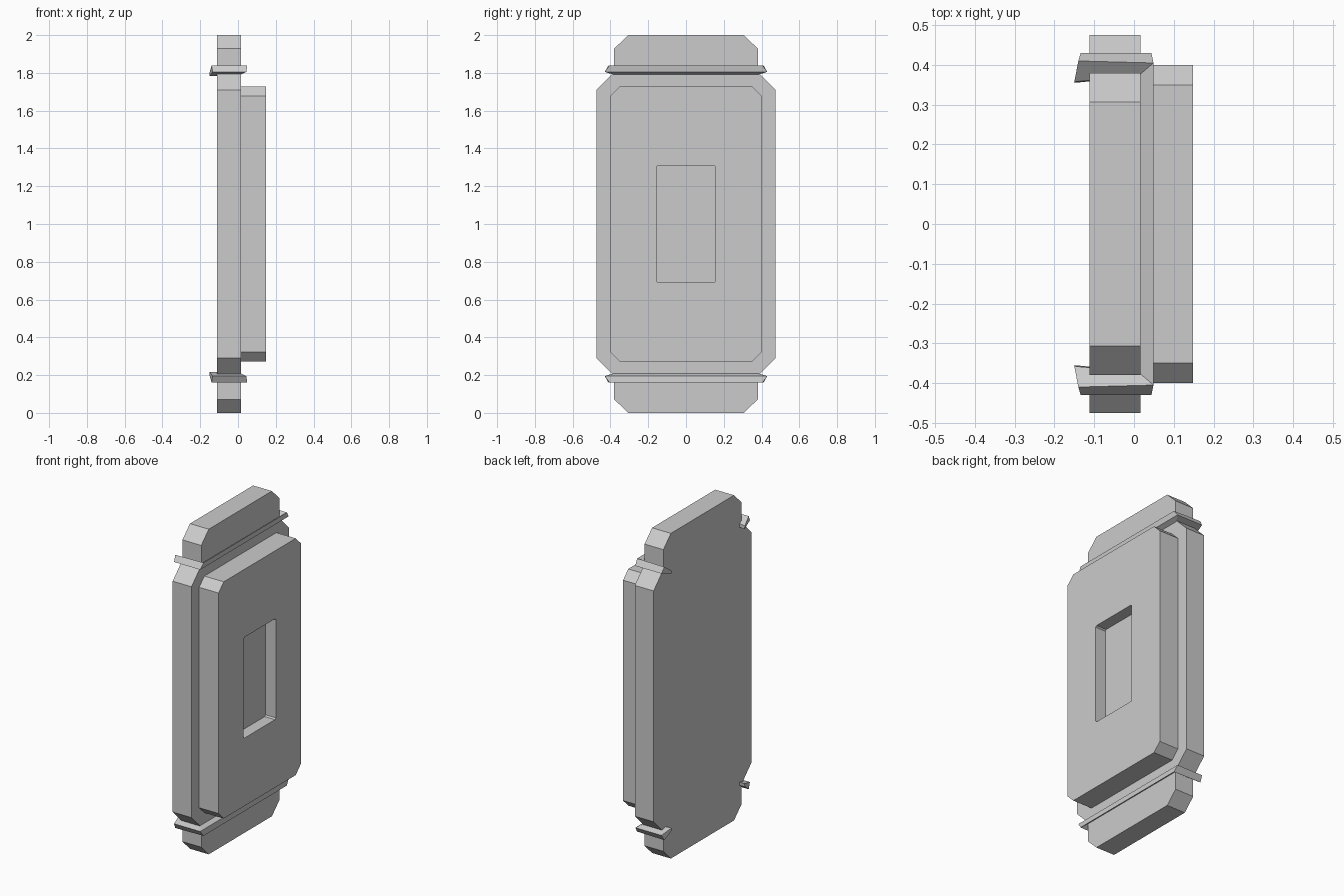
import bpy, bmesh

if "Cube" in bpy.data.objects:
    bpy.data.objects.remove(bpy.data.objects["Cube"])


def loft(name, rings):
    """Skin equal-length rings of 3D points and cap both ends."""
    bm = bmesh.new()
    vs = [[bm.verts.new(p) for p in ring] for ring in rings]
    n = len(vs[0])
    for a, b in zip(vs, vs[1:]):
        for i in range(n):
            j = (i + 1) % n
            bm.faces.new((a[i], a[j], b[j], b[i]))
    bm.faces.new(vs[0])
    bm.faces.new(vs[-1])
    bmesh.ops.recalc_face_normals(bm, faces=bm.faces)
    mesh = bpy.data.meshes.new(name)
    bm.to_mesh(mesh)
    bm.free()
    obj = bpy.data.objects.new(name, mesh)
    bpy.context.collection.objects.link(obj)
    return obj


def symmetric_outline(half):
    """Complete a quarter outline (y, z above centre) to a closed loop."""
    right = half + [(y, -z) for y, z in reversed(half)]
    return right + [(-y, z) for y, z in reversed(right)]


def at_x(x, outline):
    return [(x, y, z + 1) for y, z in outline]


def chamfered(w, h, c):
    return symmetric_outline([(w - c, h), (w, h - c)])


# Back slab with narrow necks at both ends
slab = symmetric_outline([(0.307, 1.0), (0.38, 0.928), (0.38, 0.805), (0.475, 0.71)])
loft("back_slab", [at_x(-0.112, slab), at_x(0.016, slab)])

# Raised front panel with a rectangular recess
outer = chamfered(0.40, 0.728, 0.05)
recess = chamfered(0.156, 0.31, 0.008)
loft("front_panel", [at_x(0.016, outer), at_x(0.148, outer),
                     at_x(0.148, recess), at_x(0.078, recess)])

# Clips: front bar with two arms hooking behind the slab
end = [(-0.140, 0.410, 1.840), (-0.134, 0.430, 1.805),
       (-0.150, 0.355, 1.783), (-0.150, 0.358, 1.803)]
corner = [(0.049, 0.405, 1.840), (0.044, 0.430, 1.805),
          (0.008, 0.370, 1.788), (0.008, 0.370, 1.810)]
path = [end, corner] + [[(x, -y, z) for x, y, z in r] for r in (corner, end)]
loft("upper_clip", path)
loft("lower_clip", [[(x, y, 2 - z) for x, y, z in r] for r in path])
